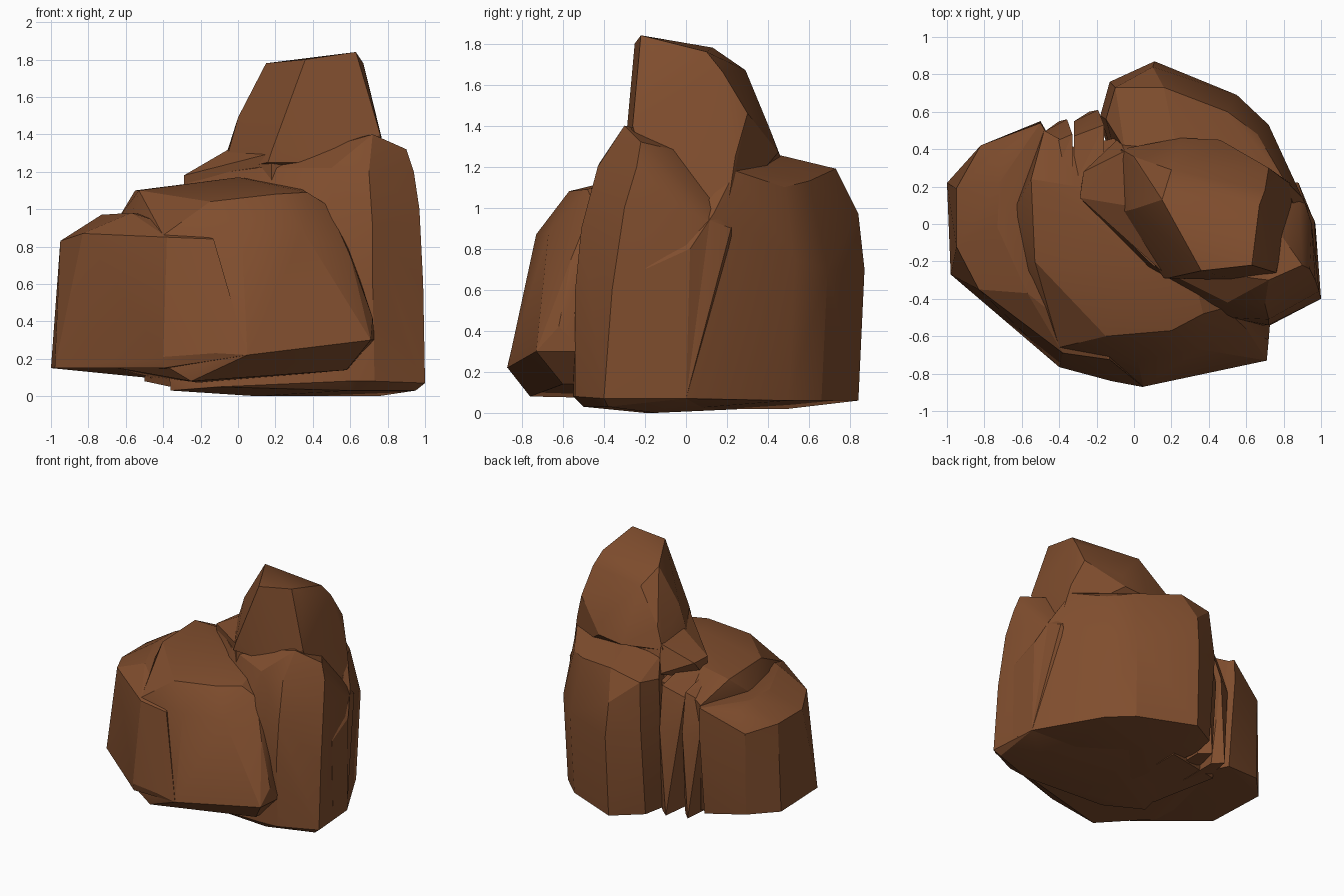
import bpy, bmesh, math

brown = bpy.data.materials.new("rock brown")
brown.diffuse_color = (0.215, 0.075, 0.027, 1)


def boulder(name, *rings):
    """Angular boulder: convex hull through a few corner points per level."""
    bm = bmesh.new()
    for ring in rings:
        for p in ring:
            bm.verts.new(p)
    bmesh.ops.convex_hull(bm, input=bm.verts[:])
    junk = [v for v in bm.verts if not v.link_faces]
    bmesh.ops.delete(bm, geom=junk, context='VERTS')
    bmesh.ops.dissolve_limit(bm, angle_limit=math.radians(4),
                             verts=bm.verts[:], edges=bm.edges[:])
    bmesh.ops.recalc_face_normals(bm, faces=bm.faces[:])
    me = bpy.data.meshes.new(name)
    bm.to_mesh(me)
    bm.free()
    me.materials.append(brown)
    ob = bpy.data.objects.new(name, me)
    bpy.context.collection.objects.link(ob)
    bpy.ops.object.select_all(action='DESELECT')
    ob.select_set(True)
    bpy.context.view_layer.objects.active = ob
    bpy.ops.object.shade_smooth_by_angle(angle=math.radians(20))
    return ob


# Low front boulder: underside, front rim, shoulder, crown
boulder("front_boulder",
        [(-.25, -.76, .08), (-.2, -.3, .07), (.58, -.6, .14), (.6, -.2, .14),
         (-.45, .45, .1), (-.3, .3, .1)],
        [(-.7, -.48, .16), (-.4, -.74, .17), (-.12, -.83, .23), (.05, -.87, .22),
         (.71, -.73, .3), (.73, -.5, .3), (.72, -.62, .42)],
        [(-.4, -.66, .86), (.02, -.73, .87), (.35, -.67, .88), (.6, -.56, .75),
         (.56, -.4, .9), (-.6, -.3, .85), (-.64, .08, .95)],
        [(-.15, -.6, 1.04), (.2, -.57, 1.08), (.37, -.48, 1.09), (.48, -.45, 1.02),
         (.0, -.2, 1.17), (.3, -.2, 1.13), (-.53, -.2, 1.1), (-.55, .24, 1.1),
         (-.3, .2, 1.12), (-.48, .5, .97), (-.3, .4, 1.0)])

# Outer left layer, sharing the front face with the boulder
boulder("left_layer",
        [(-1, .22, .15), (-.98, -.27, .15), (-.82, .41, .15), (-.4, -.75, .15),
         (-.1, -.3, .1), (-.5, .48, .1), (-.12, -.84, .23), (.05, -.872, .22),
         (-.4, -.765, .21)],
        [(-.95, .2, .57), (-.95, .19, .83), (-.95, -.12, .83), (-.83, -.35, .87),
         (-.82, .42, .8), (-.5, .55, .8), (-.38, -.69, .85), (-.13, -.725, .84)],
        [(-.72, .22, .97), (-.73, -.02, .97), (-.57, -.37, .98),
         (-.5, .54, .97), (-.72, .38, .93), (-.3, .2, .95)])

# Thin splinters standing in the crack at the back
for name, x, y, w, top in (("splinter_outer", -.40, .46, .07, 1.03),
                           ("splinter_inner", -.24, .51, .08, 1.06)):
    boulder(name,
            [(x - w, y - .1, .1), (x, y + .09, .06), (x + w, y + .02, .06),
             (x + w, y - .3, .06), (x - w, y - .3, .1)],
            [(x - w, y + .04, .7), (x + w * .6, y + .1, .75)],
            [(x - w, y - .04, top - .08), (x + w, y + .02, top),
             (x + w, y - .3, top + .07), (x - w, y - .3, top + .03)])

# Core filling the bottom of the crack
boulder("crack_core",
        [(-.5, .3, .08), (0, .45, .03), (0, -.2, .03), (-.36, -.2, .05)],
        [(-.5, .36, .9), (-.1, .46, 1.05), (0, -.1, 1.1), (-.4, 0, 1.0)])

# Tall right boulder
boulder("right_boulder",
        [(.1, -.2, 0), (.75, -.15, 0), (.3, .3, .02), (.95, -.38, .03),
         (-.36, -.3, .03), (-.1, -.48, .05), (.6, -.5, .03)],
        [(1, -.4, .07), (.97, 0, .07), (.58, -.55, .08), (.73, -.54, .08),
         (-.37, -.3, .13), (-.28, .25, .1)],
        [(.99, -.36, .6), (.72, -.54, .6), (.72, -.51, .9), (.5, -.5, .9),
         (.97, -.3, 1.0), (.95, .0, .98), (.88, .22, .9), (-.29, .14, .9)],
        [(.94, -.24, 1.2), (.9, -.22, 1.32), (.7, -.43, 1.2), (.72, -.3, 1.4),
         (.5, -.42, 1.22), (.78, -.05, 1.28), (.1, -.22, 1.22),
         (-.27, .14, 1.17), (-.1, .35, 1.2), (.3, .3, 1.26)])

# Rear boulder with its sloping ledge
boulder("rear_boulder",
        [(.1, .5, .02), (.1, .84, .06), (.53, .66, .06), (.7, .5, .06),
         (.97, 0, .07), (.985, -.2, .08), (-.13, .7, .08), (-.17, .5, .08),
         (0, 0, .02), (.6, 0, .02)],
        [(.11, .87, .7), (.55, .69, .7), (.72, .53, .75), (.965, .02, .8),
         (.975, -.2, .7), (-.13, .76, .75), (-.18, .58, .75), (.1, .84, .97)],
        [(.16, .73, 1.19), (-.1, .73, 1.14), (-.15, .56, 1.12), (.5, .6, 1.13),
         (.66, .48, 1.1), (.8, .24, 1.18), (.22, .44, 1.26), (.6, .3, 1.23),
         (.9, .14, .98), (-.05, .4, 1.22)])

# Ledge sloping down left of the spire
boulder("spire_ledge",
        [(-.29, .15, 1.0), (-.29, .14, 1.18), (-.27, .28, 1.17), (.18, -.28, 1.1),
         (-.08, .46, 1.1), (.46, .45, 1.1), (.5, -.2, 1.1)],
        [(-.05, .1, 1.32), (-.05, .39, 1.31), (.18, -.28, 1.3), (.4, .3, 1.31)])

# Spire, running down into the boulders
boulder("spire",
        [(-.08, .06, 1.2), (-.07, .4, 1.27), (.16, -.29, 1.25), (.55, -.3, 1.25),
         (.78, -.2, 1.2), (.86, .2, .98), (.46, .45, 1.27), (.25, .46, 1.25),
         (.8, .24, 1.25)],
        [(0, .08, 1.49), (.0, .36, 1.42), (.18, -.29, 1.31), (.29, -.28, 1.5),
         (.76, -.26, 1.4), (.73, -.1, 1.48), (.74, .11, 1.48), (.72, .3, 1.46),
         (.46, .41, 1.38), (.2, .33, 1.5)],
        [(.15, .13, 1.78), (.36, -.25, 1.8), (.63, -.22, 1.84), (.67, -.15, 1.78),
         (.67, .1, 1.76), (.2, .29, 1.67), (.7, .18, 1.66)])
